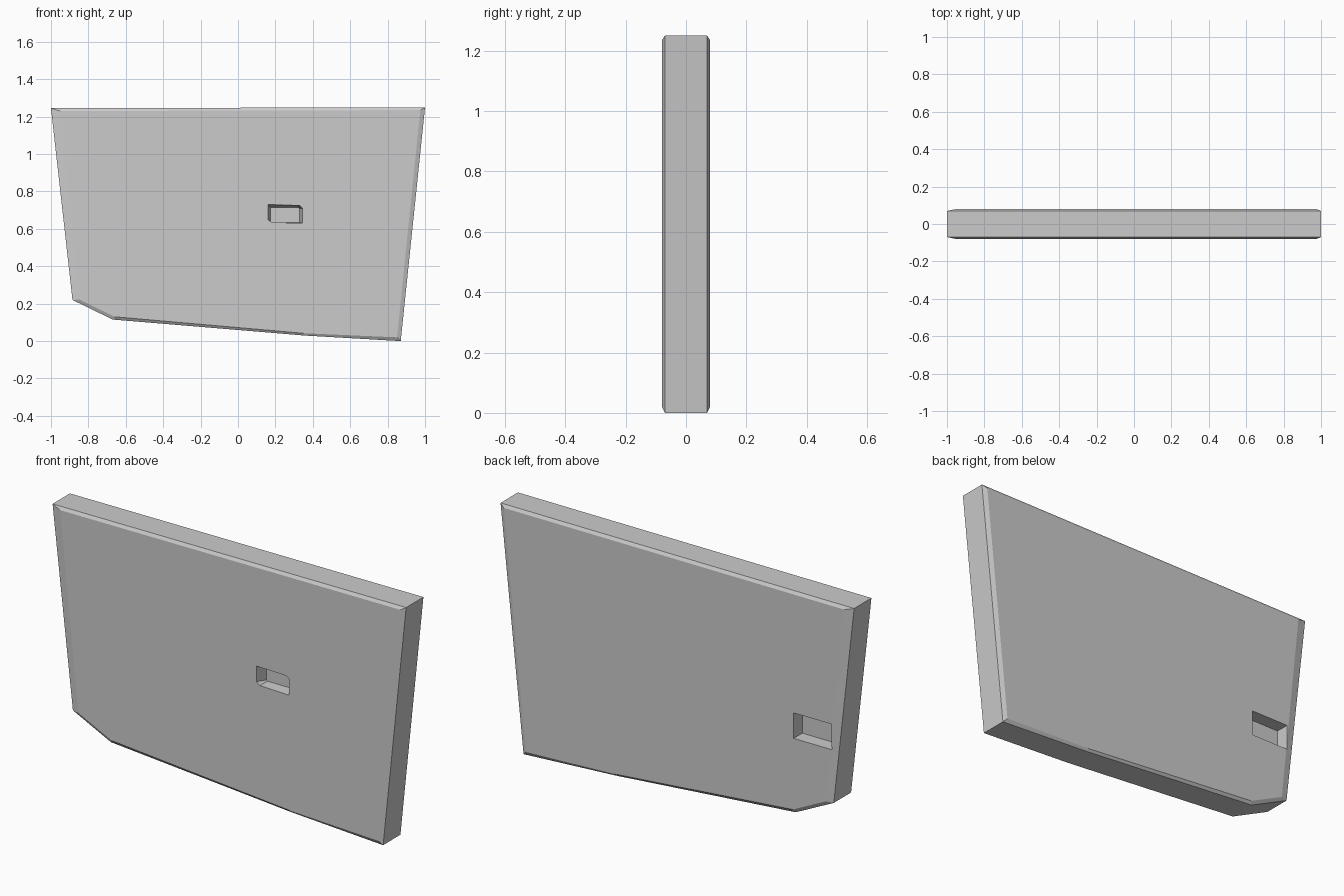
import bpy, bmesh

if "Cube" in bpy.data.objects:
    bpy.data.objects.remove(bpy.data.objects["Cube"])

def loft(name, rings, smooth=False):
    """Solid from matching rings; each ring is (y, [(x, z), ...]) from front to back."""
    bm = bmesh.new()
    loops = [[bm.verts.new((x, y, z)) for x, z in pts] for y, pts in rings]
    n = len(loops[0])
    for a, b in zip(loops, loops[1:]):
        for i in range(n):
            j = (i + 1) % n
            bm.faces.new((a[i], a[j], b[j], b[i]))
    bm.faces.new(loops[0])
    bm.faces.new(loops[-1][::-1])
    bmesh.ops.recalc_face_normals(bm, faces=bm.faces)
    me = bpy.data.meshes.new(name)
    bm.to_mesh(me)
    bm.free()
    ob = bpy.data.objects.new(name, me)
    bpy.context.collection.objects.link(ob)
    return ob

def cut(target, cutter):
    mod = target.modifiers.new("pocket", 'BOOLEAN')
    mod.operation, mod.solver, mod.object = 'DIFFERENCE', 'EXACT', cutter
    cutter.hide_render = True
    bpy.context.view_layer.objects.active = target
    bpy.ops.object.modifier_apply(modifier=mod.name)
    bpy.data.objects.remove(cutter, do_unlink=True)

# Door slab: full outline at the rim, slightly raised inset skin front and back
outer = [(-1, 1.245), (1, 1.25), (.87, 0), (.35, .03), (-.67, .115), (-.885, .22)]
inner = [(-.95, 1.23), (.975, 1.235), (.85, .02), (.35, .042), (-.66, .13), (-.848, .222)]
door = loft("door_panel", [(-.08, inner), (-.07, outer), (.07, outer), (.08, inner)])

# Front handle recess, with two clipped corners and tapered walls
mouth = [(.16, .73), (.33, .725), (.345, .71), (.345, .63), (.18, .635), (.16, .65)]
floor = [(.175, .715), (.32, .715), (.33, .71), (.33, .635), (.18, .635), (.175, .64)]
cut(door, loft("handle_cutter", [(-.1, mouth), (-.08, mouth), (-.02, floor)]))

# Rear latch pocket beside the narrow edge
latch = [(-.88, .625), (-.665, .625), (-.665, .495), (-.88, .495)]
cut(door, loft("latch_cutter", [(.01, latch), (.1, latch)]))
